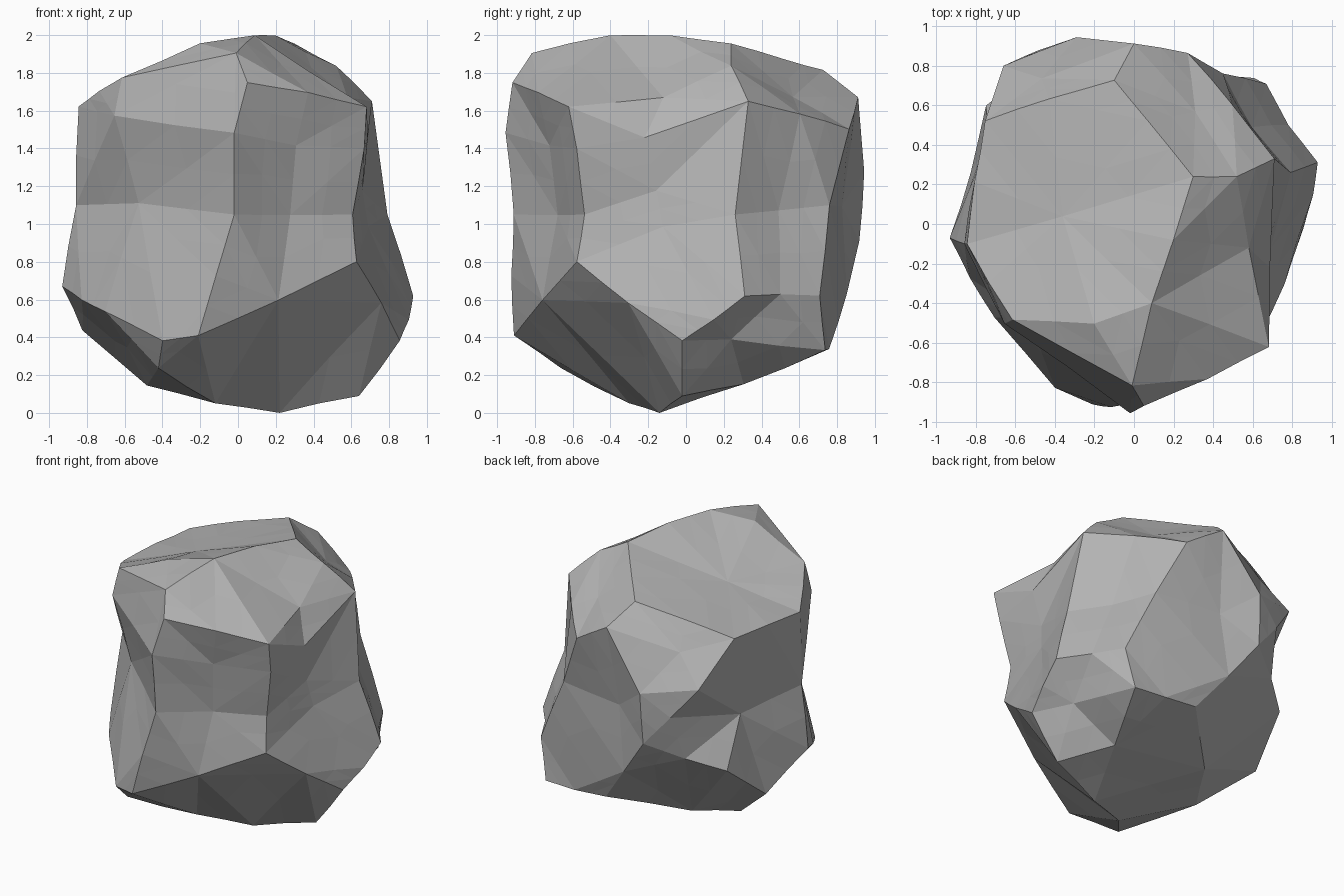
import bpy, bmesh
from mathutils import Vector, noise

if "Cube" in bpy.data.objects:
    bpy.data.objects.remove(bpy.data.objects["Cube"])

CENTRE = Vector((0, 0, 1))

# Chipped corners of the boulder, grouped by height
corners = {
    # crown
    "peak": (.09, -.40, 2.0), "top_r": (.30, .24, 1.96), "top_l": (-.20, -.50, 1.95),
    "brow": (-.01, -.82, 1.91), "front_t": (.05, -.92, 1.75), "fl_t": (-.61, -.48, 1.77),
    "left_t": (-.84, -.10, 1.62), "bl_t": (-.75, .52, 1.64), "notch": (-.10, .73, 1.82),
    "back_t": (0, .91, 1.67), "step": (.07, .52, 1.87), "br_t": (.27, .86, 1.50),
    "right_t": (.71, .33, 1.65), "shoulder": (.52, .24, 1.84), "fr_t": (.68, -.62, 1.62),
    "right_c": (.58, -.12, 1.67), "fl_u": (-.65, -.50, 1.57),
    # waist
    "front_u": (-.02, -.95, 1.48), "front_m": (-.02, -.91, 1.05), "fr_u": (.67, -.58, 1.40),
    "fr_m": (.61, -.54, 1.05), "right_m": (.79, .26, 1.05), "right_u": (.69, -.22, 1.46),
    "br_m": (.45, .76, 1.10), "back_m": (-.29, .945, 1.28), "back_l": (-.30, .92, .91),
    "bl_m": (-.66, .80, 1.35), "left_m": (-.86, -.10, 1.10),
    # foot
    "right_b": (.925, .31, .62), "fr_b": (.63, -.58, .80), "side_b": (.86, -.02, .38),
    "br_b": (.61, .74, .33), "br_l": (.67, .71, .62), "bl_b": (-.75, .60, .71),
    "left_f": (-.82, .26, .44), "left_b": (-.93, -.07, .67), "fl_b": (-.70, -.47, .54),
    "fl_f": (-.40, -.83, .38), "front_b": (-.21, -.91, .41), "chin": (-.42, -.66, .24),
    "sole_l": (-.48, .06, .15), "sole_f": (-.12, -.30, .05), "sole": (.22, -.14, 0),
    "sole_r": (.64, -.02, .09), "back_b": (.11, .76, .36), "sole_b": (-.30, .36, .22),
}
P = {k: Vector(v) for k, v in corners.items()}

# Broad faces: mean of some corners, pushed inward to scoop the face
hollows = [
    ("top_l top_r bl_t left_t", .03),
    ("front_m left_m fl_t fl_b", .03),
    ("fr_m right_m right_u side_b", .05),
    ("fr_m right_u right_m", .04),
    ("right_m br_m", .03),
    ("right_b br_l", .02),
    ("right_b side_b br_b sole_r", .05),
    ("front_m fr_m", .05),
    ("front_u fr_u", .05),
    ("br_m back_l back_m", .05),
    ("left_m bl_m bl_b", .03),
    ("top_r back_t br_t right_t", .03),
    ("bl_t back_t bl_m", .01),
]
# Extra points along the long ridges
ridges = ["front_t fr_t", "fr_b front_b", "right_b side_b", "right_t br_t", "bl_t notch",
          "br_b back_b", "back_b back_l", "sole br_b", "front_m front_b", "fr_b side_b",
          "left_t bl_t", "fl_t left_t", "back_l bl_b", "top_r peak", "bl_m back_l",
          "fl_b left_b"]

points = list(P.values())
for names, dent in hollows + [(r, -.015) for r in ridges]:
    group = [P[n] for n in names.split()]
    p = sum(group, Vector()) / len(group)
    points.append(p - (p - CENTRE).normalized() * dent)

# Skin the points: hull of their directions, then move back to true positions
bm = bmesh.new()
target = {}
for p in points:
    target[bm.verts.new((p - CENTRE).normalized())] = p
bmesh.ops.convex_hull(bm, input=bm.verts[:])
for v, p in target.items():
    if v.is_valid:
        v.co = p

# Fine chipped facets
old = set(bm.verts)
bmesh.ops.subdivide_edges(bm, edges=bm.edges[:], cuts=1, use_grid_fill=True)
for v in bm.verts:
    if v not in old:
        v.co += (v.co - CENTRE).normalized() * .012 * noise.noise(v.co * 3)
    v.co.z = max(v.co.z, 0)
bmesh.ops.triangulate(bm, faces=bm.faces[:])
bmesh.ops.recalc_face_normals(bm, faces=bm.faces[:])

mesh = bpy.data.meshes.new("boulder")
bm.to_mesh(mesh)
bm.free()
boulder = bpy.data.objects.new("boulder", mesh)
bpy.context.collection.objects.link(boulder)

# Dark grey stone
stone = bpy.data.materials.new("stone")
stone.diffuse_color = (.45, .45, .45, 1)
stone.use_nodes = True
stone.node_tree.nodes["Principled BSDF"].inputs["Base Color"].default_value = stone.diffuse_color
mesh.materials.append(stone)
